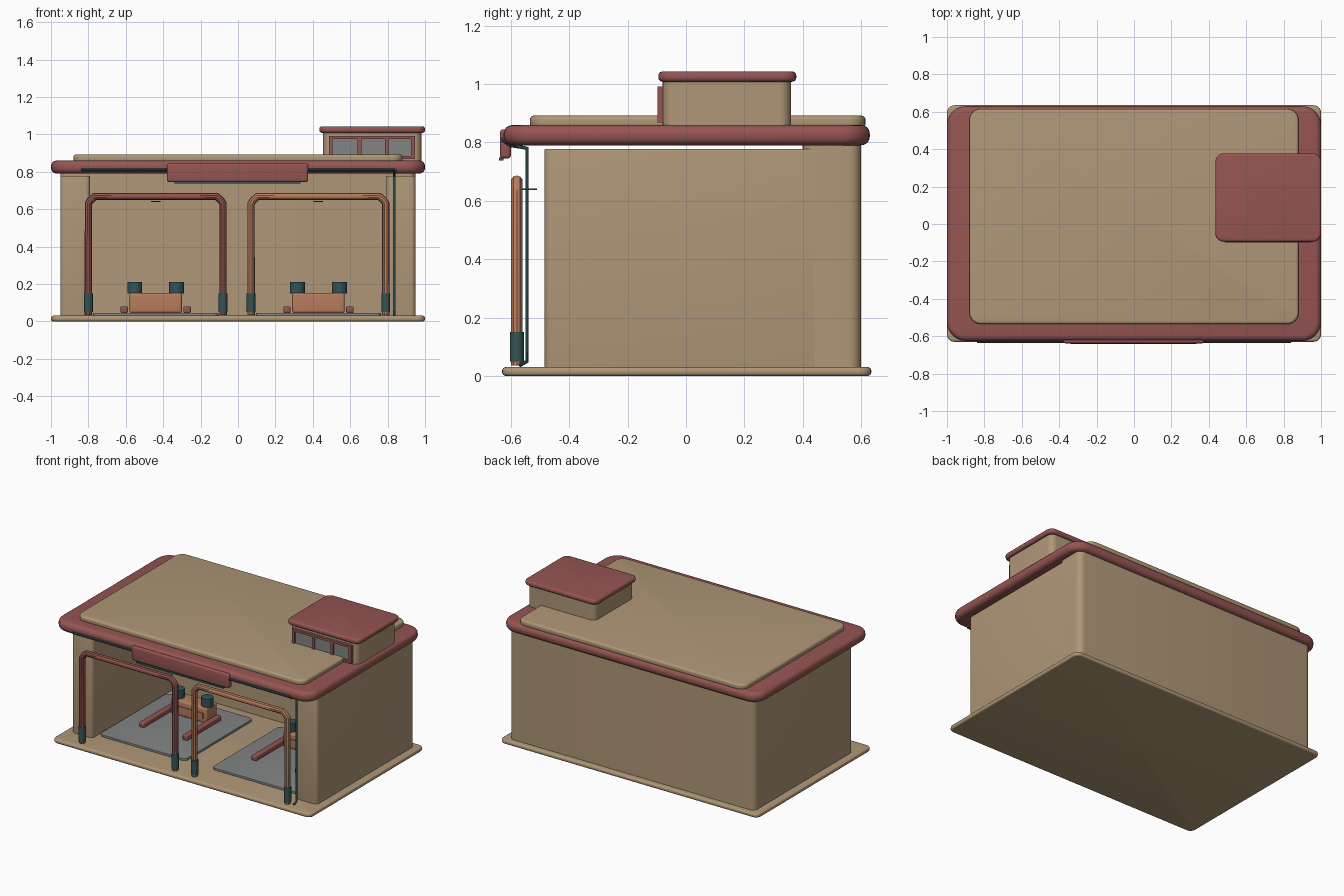
import bpy, bmesh, math
from mathutils import Matrix

cube = bpy.data.objects.get("Cube")
if cube:
    bpy.data.objects.remove(cube, do_unlink=True)


def material(name, rgb):
    m = bpy.data.materials.new(name)
    m.use_nodes = True
    m.diffuse_color = (*rgb, 1)
    m.node_tree.nodes["Principled BSDF"].inputs["Base Color"].default_value = (*rgb, 1)
    return m


TAN = material("sand plaster", (0.43, 0.31, 0.185))
RED = material("brick red", (0.30, 0.09, 0.085))
ORANGE = material("copper orange", (0.47, 0.20, 0.11))
TEAL = material("dark teal", (0.032, 0.09, 0.093))
GREY = material("floor grey", (0.22, 0.235, 0.225))


def finish(name, mesh, mat):
    mesh.materials.clear()
    mesh.materials.append(mat)
    mesh.shade_smooth()
    mesh.set_sharp_from_angle(angle=math.radians(35))
    ob = bpy.data.objects.new(name, mesh)
    bpy.context.scene.collection.objects.link(ob)
    return ob


def slab(name, mat, x, y, z, corner=0.0, edge=0.0):
    """Box given by ranges, with rounded upright corners and softened rims."""
    bm = bmesh.new()
    bmesh.ops.create_cube(bm, size=1)
    for v in bm.verts:
        v.co = [r[0] + (c + 0.5) * (r[1] - r[0]) for c, r in zip(v.co, (x, y, z))]
    if corner:
        upright = [e for e in bm.edges
                   if abs(e.verts[0].co.z - e.verts[1].co.z) > 1e-5]
        bmesh.ops.bevel(bm, geom=upright, offset=corner, segments=6,
                        profile=0.5, affect='EDGES')
    if edge:
        rim = [e for e in bm.edges
               if abs(e.verts[0].co.z - e.verts[1].co.z) < 1e-5]
        if not corner:
            rim = bm.edges[:]
        bmesh.ops.bevel(bm, geom=rim, offset=edge, segments=4,
                        profile=0.5, affect='EDGES')
    bmesh.ops.recalc_face_normals(bm, faces=bm.faces)
    mesh = bpy.data.meshes.new(name)
    bm.to_mesh(mesh)
    bm.free()
    return finish(name, mesh, mat)


def cylinder(name, mat, centre, radius, height):
    bm = bmesh.new()
    bmesh.ops.create_cone(bm, cap_ends=True, segments=20, radius1=radius,
                          radius2=radius, depth=height,
                          matrix=Matrix.Translation(centre))
    mesh = bpy.data.meshes.new(name)
    bm.to_mesh(mesh)
    bm.free()
    return finish(name, mesh, mat)


def tube(name, mat, points, radius):
    curve = bpy.data.curves.new(name + "_path", 'CURVE')
    curve.dimensions = '3D'
    curve.bevel_depth = radius
    curve.bevel_resolution = 3
    curve.use_fill_caps = True
    spline = curve.splines.new('POLY')
    spline.points.add(len(points) - 1)
    for p, co in zip(spline.points, points):
        p.co = (*co, 1)
    helper = bpy.data.objects.new(name + "_path", curve)
    mesh = bpy.data.meshes.new_from_object(helper)
    bpy.data.objects.remove(helper)
    return finish(name, mesh, mat)


# Foundation and open-fronted walls
slab("foundation", TAN, (-1, 1), (-0.63, 0.635), (0, 0.03), 0.04, 0.012)
slab("back_wall", TAN, (-0.95, 0.95), (0.4, 0.6), (0.025, 0.792), 0.04)
for side, s in (("left", 1), ("right", -1)):
    slab(side + "_wall", TAN, sorted((s * 0.79, s * 0.95)), (-0.485, 0.56),
         (0.025, 0.778), 0.025, 0.006)

# Main roof
slab("roof_rim", RED, (-1, 1), (-0.625, 0.63), (0.79, 0.86), 0.1, 0.03)
slab("roof_deck", TAN, (-0.88, 0.88), (-0.535, 0.615), (0.85, 0.892), 0.06, 0.014)
slab("sign_board", RED, (-0.38, 0.375), (-0.638, -0.6), (0.745, 0.845), 0, 0.012)
slab("sign_trim", TEAL, (-0.34, 0.335), (-0.641, -0.625), (0.738, 0.748))

# Rooftop office
slab("office_walls", TAN, (0.455, 0.98), (-0.08, 0.36), (0.85, 1.015), 0.04)
slab("office_roof", RED, (0.435, 1), (-0.095, 0.378), (1.008, 1.043), 0.045, 0.014)
slab("office_glass", GREY, (0.49, 0.94), (-0.088, -0.078), (0.88, 0.98))
for i, x in enumerate((0.496, 0.65, 0.795, 0.935)):
    slab(f"window_post_{i + 1}", RED, (x - 0.01, x + 0.01), (-0.098, -0.078), (0.87, 0.99))
for label, z in (("sill", 0.876), ("head", 0.984)):
    slab("window_" + label, RED, (0.486, 0.945), (-0.098, -0.078), (z - 0.008, z + 0.008))

# Gutter and drainpipe
tube("gutter", TEAL, [(-0.84, -0.627, 0.81), (0.84, -0.627, 0.81)], 0.008)
tube("drainpipe", TEAL, [(0.84, -0.627, 0.808), (0.837, -0.6, 0.79), (0.835, -0.545, 0.78),
                         (0.835, -0.545, 0.05), (0.835, -0.572, 0.035)], 0.007)

# Two service bays, each with an arch, floor mat and lift
for bay, cx, arch in (("right", -0.44, RED), ("left", 0.43, ORANGE)):
    y = -0.58
    half = [(0.36, 0.035), (0.36, 0.63), (0.348, 0.648), (0.325, 0.668)]
    outline = [(-x, z) for x, z in half] + half[::-1]
    tube(bay + "_arch", arch, [(cx + x, y, z) for x, z in outline], 0.02)
    slab(bay + "_floor_mat", GREY, (cx - 0.335, cx + 0.335), (-0.43, 0.32),
         (0.028, 0.045), 0.03, 0.004)
    cylinder(bay + "_hanging_lamp", TEAL, (cx, -0.535, 0.64), 0.025, 0.006)
    # Lift carriage with its front panel
    slab(bay + "_lift_block", ORANGE, (cx - 0.14, cx + 0.14), (0.08, 0.2),
         (0.045, 0.152), 0, 0.012)
    slab(bay + "_lift_panel", ORANGE, (cx - 0.115, cx + 0.115), (0.074, 0.085),
         (0.075, 0.115))
    for side, s in (("left", 1), ("right", -1)):
        px = cx + s * 0.36
        cylinder(f"{bay}_arch_{side}_sleeve", TEAL, (px, y, 0.1), 0.024, 0.1)
        x = cx + s * 0.168
        slab(f"{bay}_lift_{side}_rail", RED, (x - 0.02, x + 0.02), (-0.2, 0.18),
             (0.045, 0.08), 0, 0.008)
        cylinder(f"{bay}_lift_{side}_drum", TEAL, (cx + s * 0.112, 0.13, 0.18), 0.04, 0.06)
